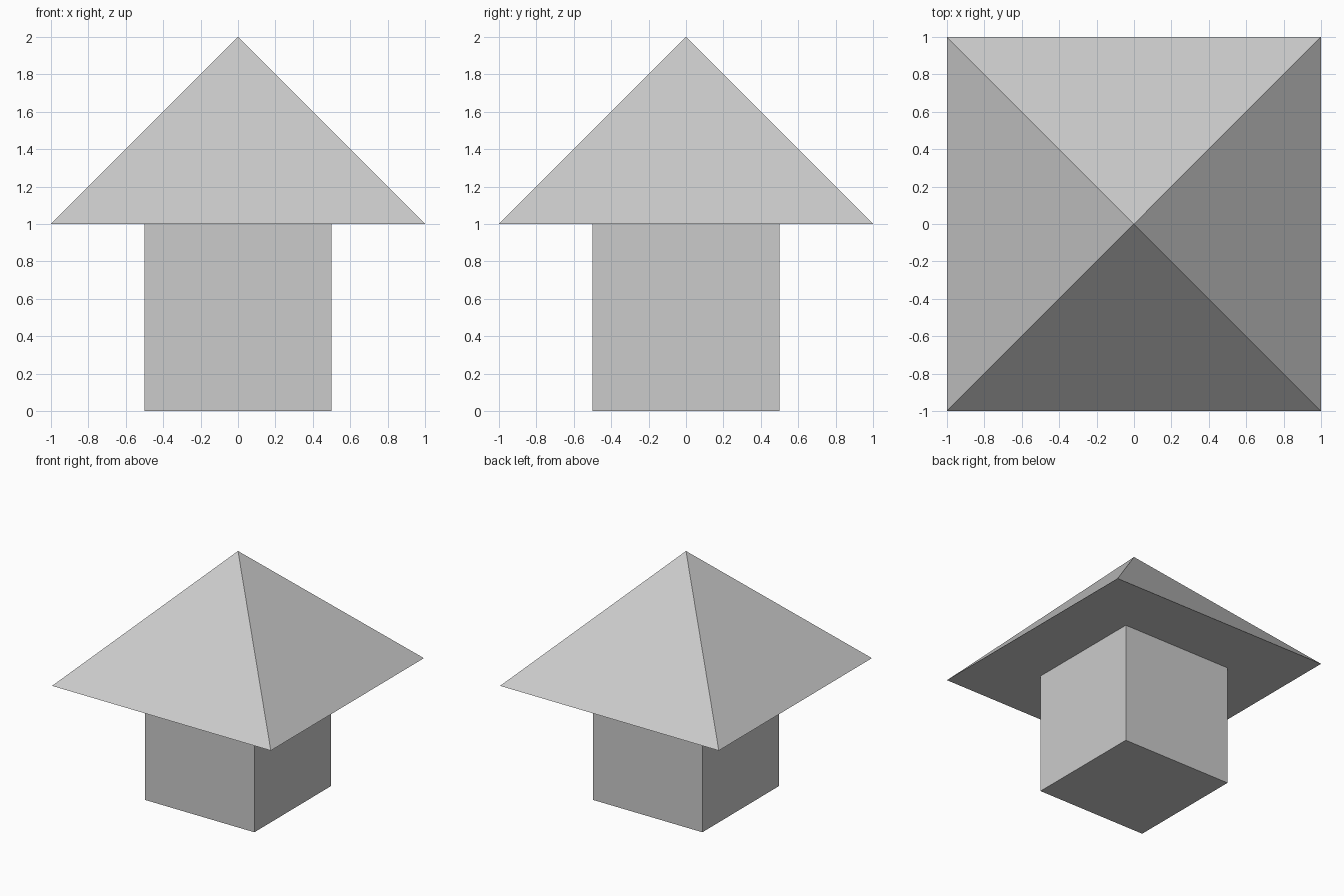
import bpy
from math import pi, sqrt

if "Cube" in bpy.data.objects:
    bpy.data.objects.remove(bpy.data.objects["Cube"])

# Base: unit cube standing on the ground
bpy.ops.mesh.primitive_cube_add(size=1, location=(0, 0, 0.5))
bpy.context.object.name = "base_block"

# Roof: four-sided pyramid, 2 x 2 wide and 1 high, overhanging the base
bpy.ops.mesh.primitive_cone_add(vertices=4, radius1=sqrt(2), radius2=0, depth=1,
                                location=(0, 0, 1.5), rotation=(0, 0, pi / 4))
roof = bpy.context.object
roof.name = "pyramid_roof"
bpy.ops.object.transform_apply(location=False, rotation=True, scale=False)
